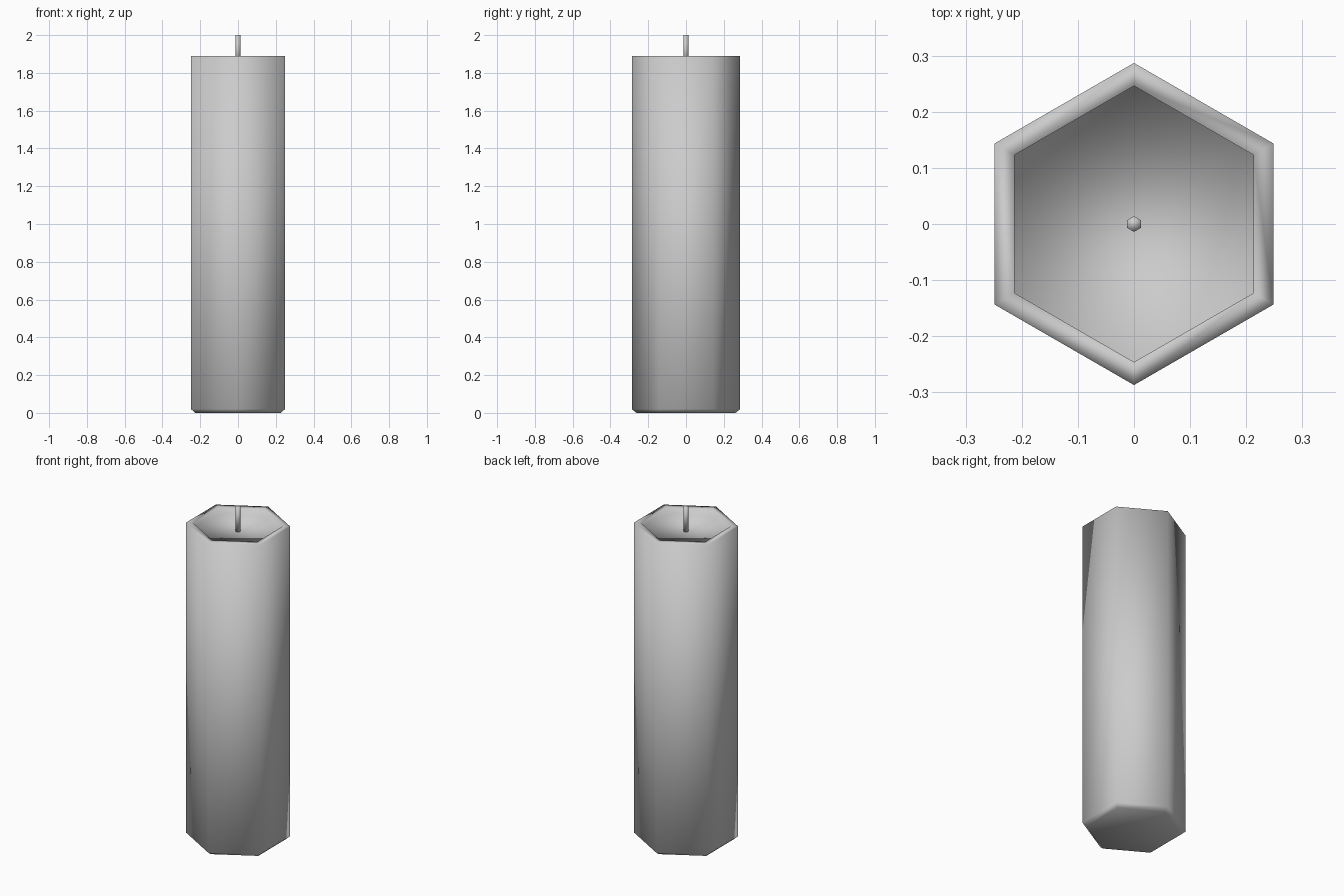
import bpy, bmesh
from math import sin, cos, pi

if "Cube" in bpy.data.objects:
    bpy.data.objects.remove(bpy.data.objects["Cube"])


def hex_lathe(name, profile):
    """Stack hexagonal rings (radius, z) and close both ends."""
    bm = bmesh.new()
    rings = [[bm.verts.new((r * cos(pi / 6 + i * pi / 3), r * sin(pi / 6 + i * pi / 3), z))
              for i in range(6)] for r, z in profile]
    for a, b in zip(rings, rings[1:]):
        for i in range(6):
            j = (i + 1) % 6
            bm.faces.new((a[i], a[j], b[j], b[i]))
    bm.faces.new(rings[0][::-1])
    bm.faces.new(rings[-1])
    for f in bm.faces:
        f.smooth = True
    mesh = bpy.data.meshes.new(name)
    bm.to_mesh(mesh)
    bm.free()
    obj = bpy.data.objects.new(name, mesh)
    bpy.context.collection.objects.link(obj)
    return obj


# Candle body: chamfered foot, straight sides, flat rim, shallow recess
hex_lathe("candle_body", [(0.262, 0), (0.287, 0.02), (0.287, 1.89),
                          (0.246, 1.89), (0.246, 1.85)])

# Wick standing on the recess floor
hex_lathe("wick", [(0.014, 1.848), (0.014, 2.0)])
